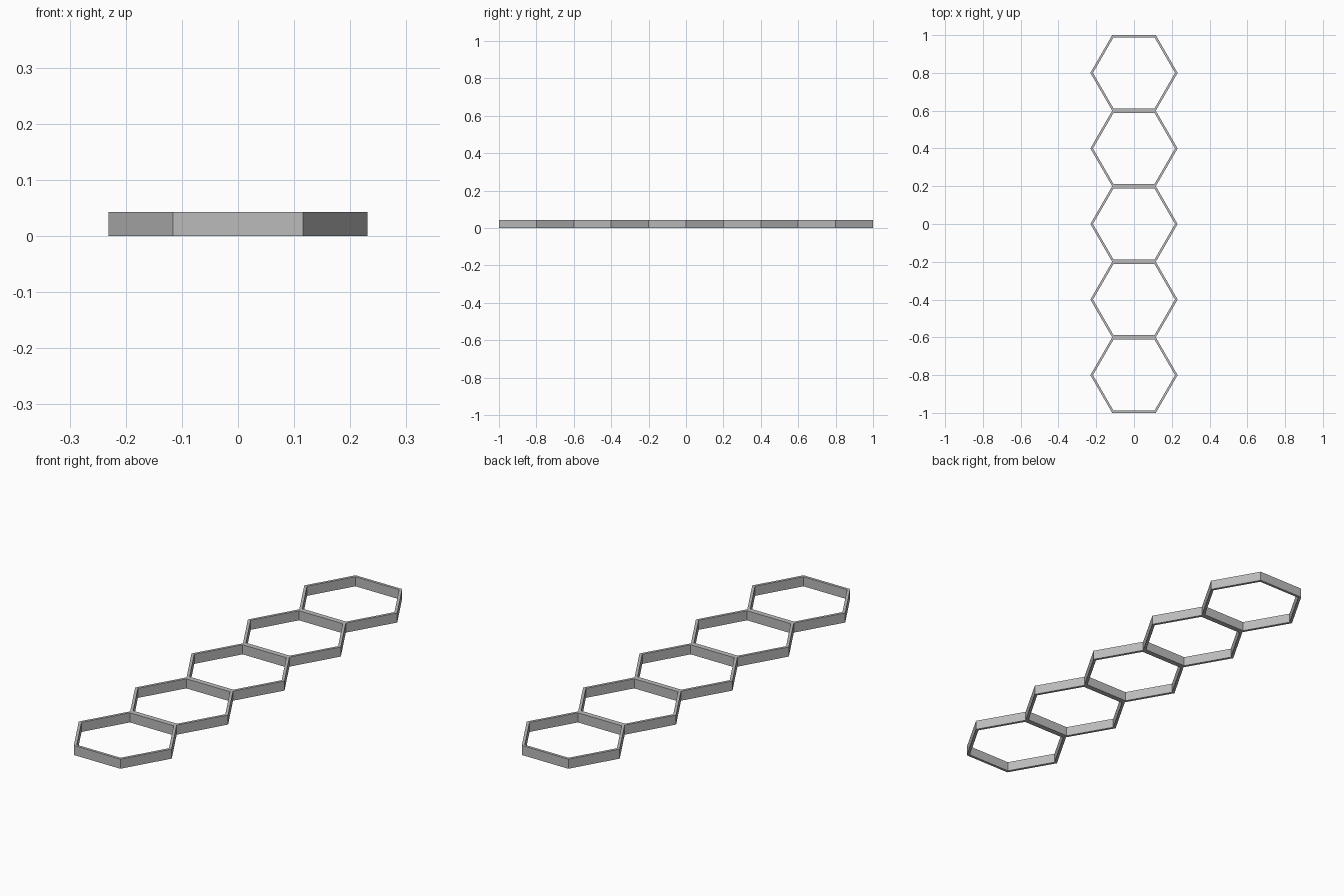
import bpy
import bmesh
from math import cos, sin, pi

if "Cube" in bpy.data.objects:
    bpy.data.objects.remove(bpy.data.objects["Cube"], do_unlink=True)

COUNT = 5
APOTHEM = 0.2       # half the distance between opposite walls
WALL = 0.012
HEIGHT = 0.043

grey = bpy.data.materials.new("plain_grey")
grey.use_nodes = True
colour = (0.5, 0.5, 0.5, 1)
grey.diffuse_color = colour
grey.node_tree.nodes["Principled BSDF"].inputs["Base Color"].default_value = colour


def hexagon(bm, apothem, z):
    radius = apothem / cos(pi / 6)
    return [bm.verts.new((radius * cos(i * pi / 3), radius * sin(i * pi / 3), z))
            for i in range(6)]


def hex_ring(name, y):
    bm = bmesh.new()
    # Section loops in order: outer bottom, outer top, inner top, inner bottom
    loops = [hexagon(bm, APOTHEM, 0), hexagon(bm, APOTHEM, HEIGHT),
             hexagon(bm, APOTHEM - WALL, HEIGHT), hexagon(bm, APOTHEM - WALL, 0)]
    for k in range(4):
        a, b = loops[k], loops[(k + 1) % 4]
        for i in range(6):
            j = (i + 1) % 6
            bm.faces.new((a[i], a[j], b[j], b[i]))
    bmesh.ops.recalc_face_normals(bm, faces=bm.faces)
    mesh = bpy.data.meshes.new(name)
    bm.to_mesh(mesh)
    bm.free()
    mesh.materials.append(grey)
    ring = bpy.data.objects.new(name, mesh)
    ring.location.y = y
    bpy.context.collection.objects.link(ring)


# Row of hexagonal cells, touching along their flat sides
for n in range(COUNT):
    hex_ring(f"hex_cell_{n + 1}", (n - (COUNT - 1) / 2) * 2 * APOTHEM)
